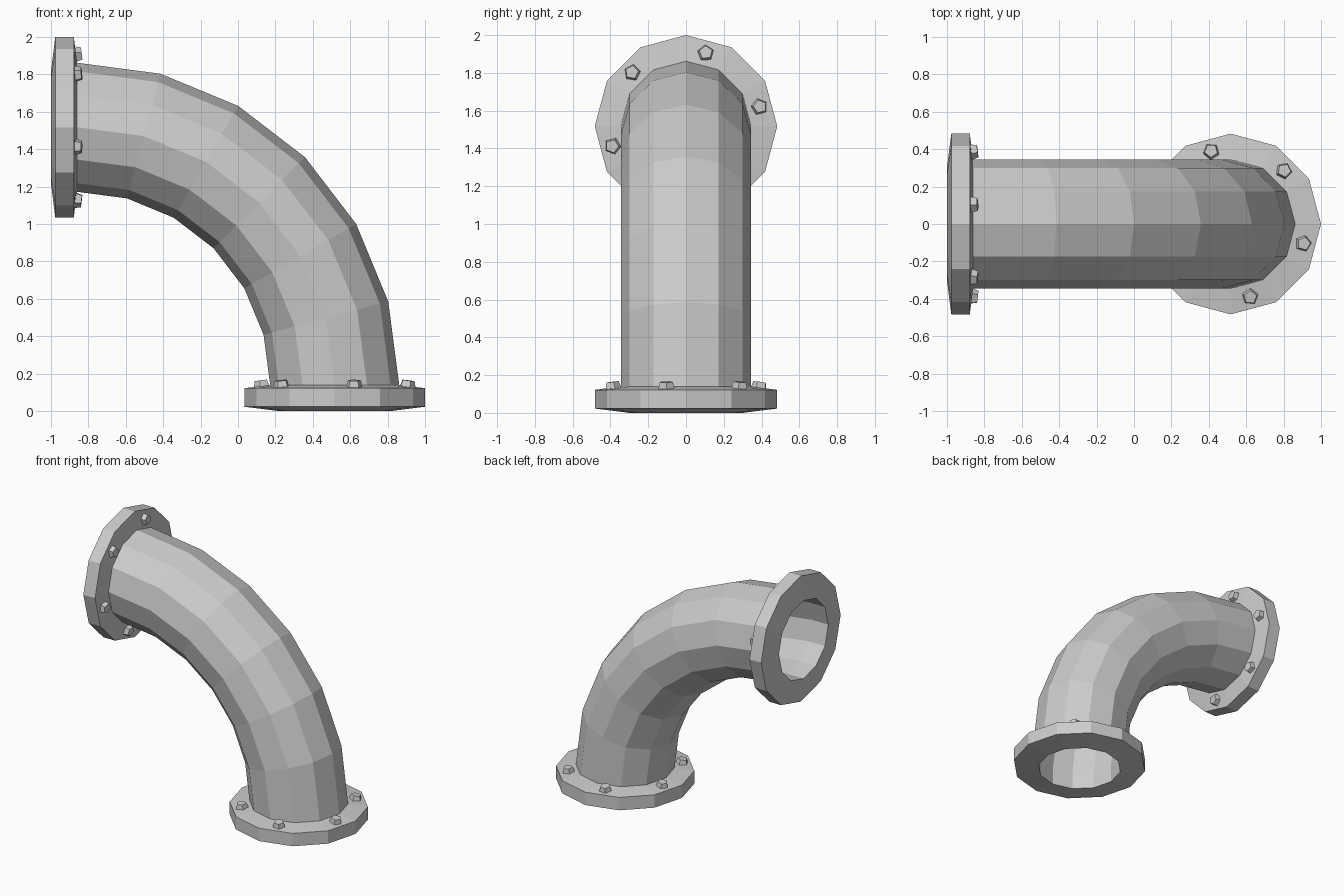
import bpy, bmesh
from math import cos, sin, pi, radians, atan2
from mathutils import Matrix, Vector

cube = bpy.data.objects.get("Cube")
if cube:
    bpy.data.objects.remove(cube, do_unlink=True)

SIDES = 12
AXIS_X = 0.517                     # centre of the lower opening
BEND = Vector((-0.86, 0, 0.14))    # centre of the bend
BEND_R = AXIS_X - BEND.x
OUTER, INNER = 0.345, 0.30
RIM = 0.483
BOLTS, BOLT_R = 6, 0.403

steel = bpy.data.materials.new("grey_steel")
steel.use_nodes = True
grey = (0.6, 0.6, 0.6, 1)
steel.diffuse_color = grey
steel.node_tree.nodes["Principled BSDF"].inputs["Base Color"].default_value = grey


def finish(bm, name, matrix=None):
    """Turn a bmesh into a flat shaded object."""
    bmesh.ops.recalc_face_normals(bm, faces=bm.faces)
    if matrix:
        bm.transform(matrix)
    mesh = bpy.data.meshes.new(name)
    bm.to_mesh(mesh)
    bm.free()
    mesh.materials.append(steel)
    obj = bpy.data.objects.new(name, mesh)
    bpy.context.collection.objects.link(obj)
    return obj


def loft(rings, name, matrix=None):
    """Skin a closed loop of rings."""
    bm = bmesh.new()
    loops = [[bm.verts.new(p) for p in ring] for ring in rings]
    for a, b in zip(loops, loops[1:] + loops[:1]):
        for i in range(SIDES):
            j = (i + 1) % SIDES
            bm.faces.new((a[i], a[j], b[j], b[i]))
    return finish(bm, name, matrix)


def bend_ring(angle, r):
    out = Vector((cos(angle), 0, sin(angle)))
    side = Vector((0, 1, 0))
    turns = [2 * pi * i / SIDES for i in range(SIDES)]
    return [BEND + out * (BEND_R + r * cos(a)) + side * (r * sin(a)) for a in turns]


def flat_ring(r, z):
    turns = [2 * pi * i / SIDES for i in range(SIDES)]
    return [Vector((AXIS_X + r * cos(a), r * sin(a), z)) for a in turns]


# Curved pipe with an outer and an inner wall
angles = [radians(15 * i) for i in range(7)]
loft([bend_ring(a, OUTER) for a in angles]
     + [bend_ring(a, INNER) for a in reversed(angles)], "pipe_bend")

# Half turn that carries the lower end onto the upper end
half_turn = Matrix(((0, 0, 1, -1), (0, -1, 0, 0), (1, 0, 0, 1), (0, 0, 0, 1)))
flange = [(INNER, 0), (RIM, 0.023), (RIM, 0.122), (OUTER, 0.14), (INNER, 0.14)]
slope = atan2(0.018, RIM - OUTER)

for end, place in (("lower", Matrix.Identity(4)), ("upper", half_turn)):
    # Flange with slightly conical faces
    loft([flat_ring(r, z) for r, z in flange], end + "_flange", place)

    # Five sided tapered bolts standing on the flange
    for k in range(BOLTS):
        turn = radians(-15) + 2 * pi * k / BOLTS
        bm = bmesh.new()
        bmesh.ops.create_cone(bm, cap_ends=True, segments=5,
                              radius1=0.047, radius2=0.036, depth=0.042)
        # point one corner along the rim
        corner = max(bm.verts, key=lambda v: v.co.xy.length).co
        aim = Matrix.Rotation(pi / 2 - atan2(corner.y, corner.x), 4, 'Z')
        seat = (Matrix.Translation((AXIS_X, 0, 0)) @ Matrix.Rotation(turn, 4, 'Z')
                @ Matrix.Translation((BOLT_R, 0, 0.143))
                @ Matrix.Rotation(slope, 4, 'Y') @ aim)
        finish(bm, f"{end}_bolt_{k + 1}", place @ seat)
